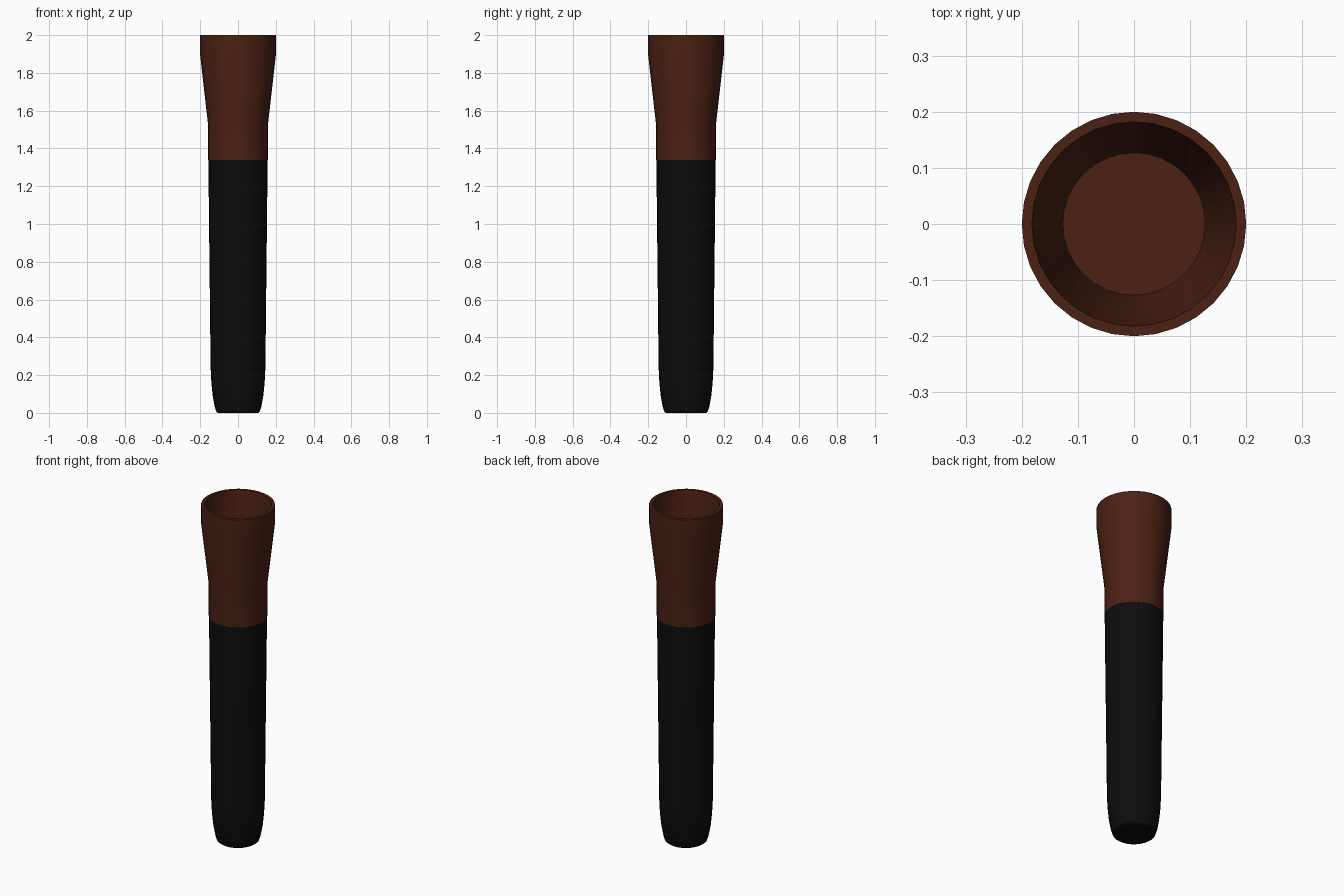
import bpy, bmesh, math

if "Cube" in bpy.data.objects:
    bpy.data.objects.remove(bpy.data.objects["Cube"])

SIDES = 32


def material(name, color):
    m = bpy.data.materials.new(name)
    m.diffuse_color = (*color, 1)
    m.use_nodes = True
    m.node_tree.nodes["Principled BSDF"].inputs["Base Color"].default_value = m.diffuse_color
    return m


def lathe(name, profile, mat):
    """Revolve (radius, z) points around z; radius 0 closes an end."""
    bm = bmesh.new()
    verts = [bm.verts.new((r, 0, z)) for r, z in profile]
    edges = [bm.edges.new(p) for p in zip(verts, verts[1:])]
    bmesh.ops.spin(bm, geom=verts + edges, cent=(0, 0, 0), axis=(0, 0, 1),
                   angle=math.tau, steps=SIDES, use_duplicate=False)
    bmesh.ops.remove_doubles(bm, verts=bm.verts, dist=1e-4)
    bmesh.ops.recalc_face_normals(bm, faces=bm.faces)
    mesh = bpy.data.meshes.new(name)
    bm.to_mesh(mesh)
    bm.free()
    obj = bpy.data.objects.new(name, mesh)
    bpy.context.collection.objects.link(obj)
    mesh.materials.append(mat)
    bpy.ops.object.select_all(action='DESELECT')
    obj.select_set(True)
    bpy.context.view_layer.objects.active = obj
    bpy.ops.object.shade_smooth_by_angle(angle=math.radians(30))
    return obj


brown = material("brown", (0.07, 0.015, 0.007))
black = material("black", (0.004, 0.004, 0.004))

# dark tapered handle with a rounded lower end
lathe("handle", [(0, 0), (0.107, 0), (0.115, 0.006), (0.124, 0.035),
                 (0.134, 0.09), (0.141, 0.16), (0.145, 0.24),
                 (0.157, 1.34), (0, 1.34)], black)

# flared hollow head: outside, rim, then tapered cavity and its floor
lathe("flared_head", [(0, 1.34), (0.159, 1.34), (0.159, 1.53), (0.2, 1.89),
                      (0.2, 2.0), (0.182, 2.0), (0.127, 1.5), (0, 1.5)],
      brown)
